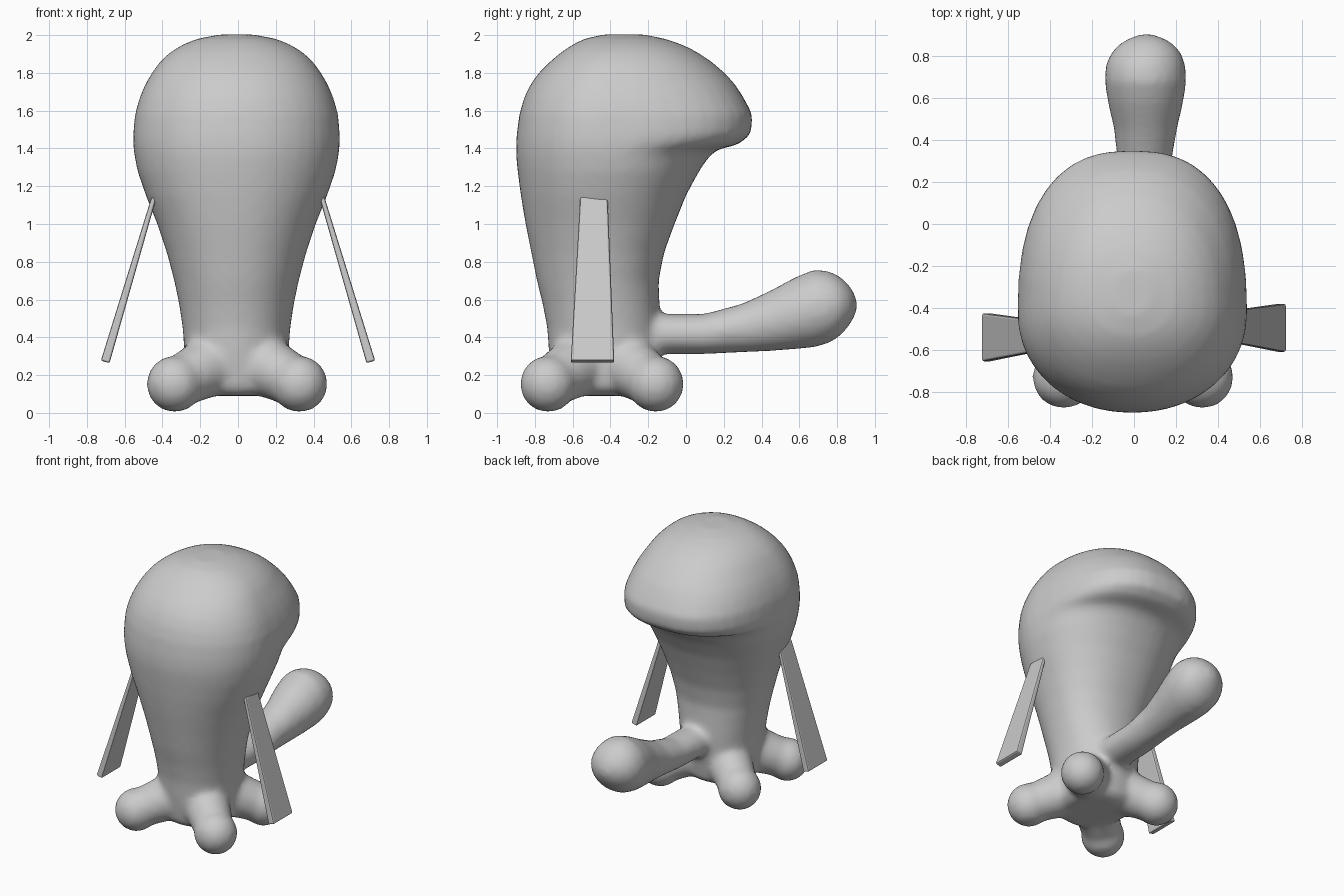
import bpy, bmesh
from math import sin, cos, pi
from mathutils import Matrix, Vector

if "Cube" in bpy.data.objects:
    bpy.data.objects.remove(bpy.data.objects["Cube"])


def loft(bm, rings):
    """Skin a list of equal-length point rings and cap both ends."""
    rows = [[bm.verts.new(p) for p in r] for r in rings]
    n = len(rows[0])
    for a, b in zip(rows, rows[1:]):
        for i in range(n):
            j = (i + 1) % n
            bm.faces.new((a[i], a[j], b[j], b[i]))
    bm.faces.new(rows[0][::-1])
    bm.faces.new(rows[-1])


def finish(bm, name):
    bmesh.ops.recalc_face_normals(bm, faces=bm.faces)
    me = bpy.data.meshes.new(name)
    bm.to_mesh(me)
    bm.free()
    ob = bpy.data.objects.new(name, me)
    bpy.context.collection.objects.link(ob)
    return ob


def power(v, n):
    return (abs(v) ** (2 / n)) * (1 if v >= 0 else -1)


SEG = 40
ANGLES = [2 * pi * i / SEG for i in range(SEG)]


def egg(z, front, back, hw, yc=-0.43, n=2.2):
    """Horizontal egg-shaped section with different front and back depth."""
    pts = []
    for a in ANGLES:
        c, s = power(cos(a), n if sin(a) > 0 else 2.1), power(sin(a), n if sin(a) > 0 else 2.1)
        pts.append((-0.008 + hw * c, yc + s * ((back - yc) if s > 0 else (yc - front)), z))
    return pts


bm = bmesh.new()

# Trunk and overhanging head
loft(bm, [egg(*r) for r in [
    (0.09, -0.66, -0.22, 0.20), (0.13, -0.70, -0.17, 0.25),
    (0.30, -0.725, -0.14, 0.275), (0.45, -0.735, -0.135, 0.285),
    (0.58, -0.76, -0.14, 0.305), (0.70, -0.79, -0.145, 0.33),
    (0.85, -0.82, -0.115, 0.37), (1.00, -0.85, -0.06, 0.42),
    (1.15, -0.875, 0.0, 0.48), (1.28, -0.892, 0.07, 0.525, -0.42),
    (1.36, -0.90, 0.125, 0.54, -0.42), (1.395, -0.90, 0.17, 0.545, -0.42, 2.3),
    (1.42, -0.90, 0.275, 0.547, -0.42, 2.4), (1.475, -0.897, 0.345, 0.547, -0.42, 2.5),
    (1.58, -0.883, 0.353, 0.538, -0.42, 2.5), (1.67, -0.857, 0.305, 0.513, -0.41, 2.4),
    (1.74, -0.823, 0.26, 0.483, -0.4, 2.3), (1.80, -0.78, 0.205, 0.448, -0.39),
    (1.86, -0.72, 0.135, 0.405, -0.38), (1.91, -0.66, 0.06, 0.35, -0.37),
    (1.95, -0.60, -0.02, 0.285, -0.36), (1.98, -0.54, -0.11, 0.21, -0.35),
    (2.003, -0.44, -0.22, 0.09, -0.34)]])

# Club-ended tail: y, centre x, bottom z, top z, half width
tail = [(-0.35, 0.03, 0.30, 0.52, 0.13), (-0.10, 0.04, 0.31, 0.525, 0.13),
        (0.10, 0.045, 0.31, 0.525, 0.13), (0.30, 0.05, 0.32, 0.58, 0.13),
        (0.45, 0.055, 0.327, 0.65, 0.15), (0.58, 0.055, 0.337, 0.72, 0.18),
        (0.68, 0.055, 0.347, 0.76, 0.195), (0.76, 0.055, 0.37, 0.75, 0.19),
        (0.82, 0.058, 0.41, 0.72, 0.165), (0.87, 0.06, 0.47, 0.67, 0.115),
        (0.903, 0.06, 0.53, 0.61, 0.04)]
loft(bm, [[(x + hw * cos(a), y, (lo + hi) / 2 + (hi - lo) / 2 * sin(a)) for a in ANGLES]
          for y, x, lo, hi, hw in tail])

# Four splayed rounded feet
for sx in (-1, 1):
    for sy in (-1, 1):
        tip = Vector((sx * 0.33 - 0.005, -0.445 + sy * 0.285, 0.153))
        root = Vector((sx * 0.10, -0.44 + sy * 0.10, 0.27))
        axis = tip - root
        bmesh.ops.create_uvsphere(bm, u_segments=24, v_segments=16, radius=0.15,
                                  matrix=Matrix.Translation(tip))
        bmesh.ops.create_cone(
            bm, cap_ends=True, segments=24, radius1=0.17, radius2=0.13, depth=axis.length,
            matrix=Matrix.Translation((tip + root) / 2)
            @ axis.to_track_quat('Z', 'Y').to_matrix().to_4x4())

# Blend trunk, tail and feet into one soft skin
body = finish(bm, "body")
remesh = body.modifiers.new("blend", 'REMESH')
remesh.mode = 'VOXEL'
remesh.voxel_size = 0.022
remesh.use_smooth_shade = True
smooth = body.modifiers.new("soften", 'SMOOTH')
smooth.factor = 0.5
smooth.iterations = 9


# Flat flaring plank arms
def arm(name, side, dy):
    bm = bmesh.new()
    rings = []
    for x, z, y0, y1, t in ((0.703, 0.27, -0.61, -0.38, 0.024),
                            (0.445, 1.14, -0.56, -0.415, 0.013)):
        rings.append([(side * (x + s * t * 0.96), y + dy, z + s * t * 0.28)
                      for s, y in ((-1, y0), (1, y0), (1, y1), (-1, y1))])
    loft(bm, rings)
    ob = finish(bm, name)
    bev = ob.modifiers.new("rounded_edges", 'BEVEL')
    bev.width = 0.01
    bev.segments = 2


arm("right_arm", 1, 0.0)
arm("left_arm", -1, -0.045)
